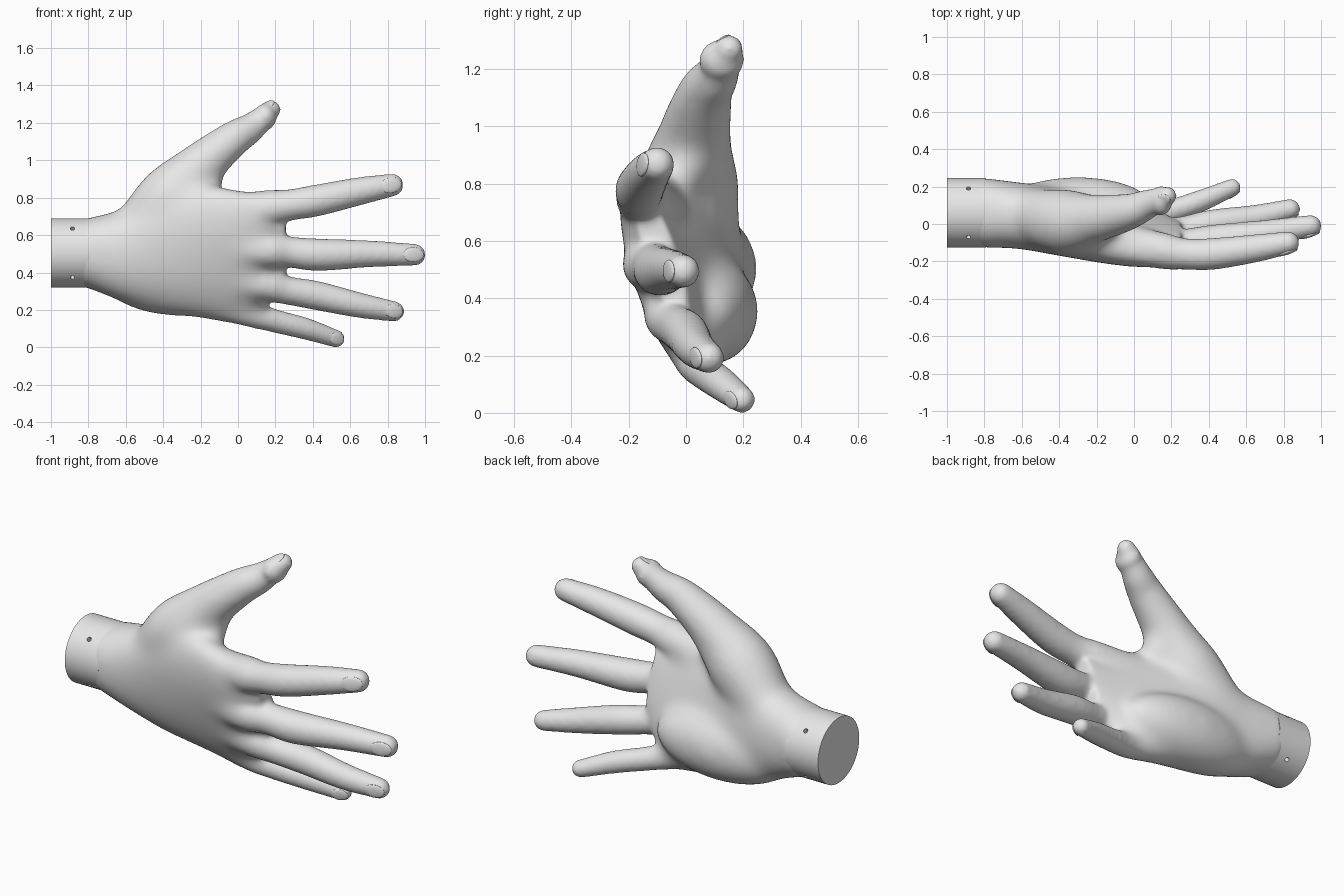
import bpy, bmesh, math
from mathutils import Vector, Matrix

old = bpy.data.objects.get("Cube")
if old:
    bpy.data.objects.remove(old, do_unlink=True)

grey = bpy.data.materials.new("light grey")
grey.use_nodes = True
grey.diffuse_color = (0.8, 0.8, 0.8, 1)
grey.node_tree.nodes["Principled BSDF"].inputs["Base Color"].default_value = (0.8, 0.8, 0.8, 1)


def finish(bm, name):
    bmesh.ops.recalc_face_normals(bm, faces=bm.faces)
    for f in bm.faces:
        f.smooth = True
    mesh = bpy.data.meshes.new(name)
    bm.to_mesh(mesh)
    bm.free()
    mesh.materials.append(grey)
    ob = bpy.data.objects.new(name, mesh)
    bpy.context.collection.objects.link(ob)
    return ob


def apply(ob, modifier):
    bpy.ops.object.select_all(action="DESELECT")
    ob.select_set(True)
    bpy.context.view_layer.objects.active = ob
    bpy.ops.object.modifier_apply(modifier=modifier.name)


def resample(points, steps=6):
    """Smooth curve through tuples of any length."""
    pts = [Vector(p) for p in points]
    pts = [2 * pts[0] - pts[1]] + pts + [2 * pts[-1] - pts[-2]]
    out = []
    for a, b, c, d in zip(pts, pts[1:], pts[2:], pts[3:]):
        for i in range(steps):
            t = i / steps
            out.append(0.5 * (2 * b + (c - a) * t + (2 * a - 5 * b + 4 * c - d) * t**2
                              + (3 * b - a - 3 * c + d) * t**3))
    return out + [pts[-2]]


def loft(bm, rings):
    rows = [[bm.verts.new(p) for p in ring] for ring in rings]
    n = len(rows[0])
    for a, b in zip(rows, rows[1:]):
        for i in range(n):
            j = (i + 1) % n
            bm.faces.new((a[i], a[j], b[j], b[i]))
    bm.faces.new(rows[0][::-1])
    bm.faces.new(rows[-1])


def ball(bm, centre, size):
    m = Matrix.Translation(centre) @ Matrix.Diagonal((*size, 1))
    bmesh.ops.create_uvsphere(bm, u_segments=24, v_segments=16, radius=1, matrix=m)


def tube(bm, path, sides=24, extra=0.006):
    """Round limb along (x, y, z, radius) points with rounded ends."""
    pts = resample(path)
    rings = []
    for i, p in enumerate(pts):
        along = (pts[min(i + 1, len(pts) - 1)] - pts[max(i - 1, 0)]).to_3d().normalized()
        u = along.cross(Vector((0, 1, 0))).normalized()
        v = along.cross(u)
        ring = []
        for k in range(sides):
            a = math.tau * k / sides
            ring.append(p.to_3d() + (u * math.cos(a) + v * math.sin(a)) * (p[3] + extra))
        rings.append(ring)
    loft(bm, rings)
    for p in (path[0], path[-1]):
        ball(bm, p[:3], [p[3] + extra] * 3)


skin = bmesh.new()

# Palm: x, centre y, centre z, half width, half thickness, tilt
palm = [
    (-0.84, 0.06, 0.505, 0.178, 0.178, 0),
    (-0.78, 0.058, 0.502, 0.193, 0.184, 0.02),
    (-0.62, 0.045, 0.495, 0.25, 0.178, 0.08),
    (-0.42, 0.015, 0.53, 0.34, 0.175, 0.15),
    (-0.2, -0.025, 0.515, 0.37, 0.155, 0.25),
    (0.0, -0.055, 0.485, 0.375, 0.13, 0.32),
    (0.13, -0.075, 0.5, 0.325, 0.1, 0.34),
    (0.255, -0.085, 0.54, 0.22, 0.055, 0.32),
]
rings = []
for x, y, z, wide, thick, tilt in resample(palm):
    ring = []
    for k in range(40):
        a = math.tau * k / 40
        c, s = math.cos(a), math.sin(a)
        w = wide * math.copysign(abs(c)**0.9, c)
        t = thick * math.copysign(abs(s)**0.9, s)
        ring.append((x, y - w * math.sin(tilt) + t * math.cos(tilt),
                     z + w * math.cos(tilt) + t * math.sin(tilt)))
    rings.append(ring)
loft(skin, rings)

# Fleshy heel of the palm, web beside the thumb, and broad thumb tip
ball(skin, (-0.3, 0.08, 0.355), (0.42, 0.175, 0.19))
ball(skin, (-0.2, 0.0, 0.86), (0.125, 0.09, 0.11))
ball(skin, (0.145, 0.125, 1.232), (0.062, 0.08, 0.072))

# Fingers
fingers = {
    "index": [(-0.1, -0.09, 0.71, 0.1), (0.13, -0.14, 0.74, 0.095), (0.27, -0.16, 0.76, 0.078),
              (0.42, -0.16, 0.785, 0.079), (0.65, -0.13, 0.835, 0.069), (0.825, -0.1, 0.868, 0.055)],
    "middle": [(-0.1, -0.1, 0.53, 0.08), (0.13, -0.13, 0.52, 0.09), (0.27, -0.11, 0.51, 0.077),
               (0.43, -0.09, 0.495, 0.081), (0.7, -0.05, 0.5, 0.066), (0.945, -0.01, 0.495, 0.053)],
    "ring": [(-0.1, -0.05, 0.37, 0.08), (0.12, -0.06, 0.34, 0.085), (0.26, -0.035, 0.305, 0.07),
             (0.42, 0.0, 0.277, 0.072), (0.65, 0.035, 0.225, 0.062), (0.835, 0.08, 0.192, 0.049)],
    "little": [(-0.15, 0.02, 0.24, 0.07), (0.05, 0.03, 0.18, 0.07), (0.2, 0.07, 0.14, 0.057),
               (0.36, 0.125, 0.1, 0.053), (0.525, 0.195, 0.046, 0.042)],
    "thumb": [(-0.54, 0.045, 0.62, 0.14), (-0.36, 0.01, 0.8, 0.172), (-0.2, 0.03, 0.965, 0.125),
              (-0.03, 0.065, 1.11, 0.091), (0.07, 0.105, 1.175, 0.073), (0.178, 0.15, 1.27, 0.045)],
}
for path in fingers.values():
    tube(skin, path)

hand = finish(skin, "hand")
fuse = hand.modifiers.new("fuse", "REMESH")
fuse.mode = "VOXEL"
fuse.voxel_size = 0.012
fuse.use_smooth_shade = True
apply(hand, fuse)


def ramp(value, start, end):
    return min(1, max(0, (value - start) / (end - start)))


# Soften everything lightly, and the palm and thumb base strongly
palm_area = hand.vertex_groups.new(name="palm_area")
for v in hand.data.vertices:
    x, y, z = v.co
    palm_area.add([v.index], ramp(x, -0.78, -0.62) * ramp(x, 0.2, 0.04) * ramp(z, 1.06, 0.92),
                  "REPLACE")
for name, count, group in (("soften", 14, ""), ("blend palm", 110, "palm_area")):
    smooth = hand.modifiers.new(name, "SMOOTH")
    smooth.factor = 0.5
    smooth.iterations = count
    smooth.vertex_group = group

# Fingernails: thin domes set into the back of each tip
for name, path in fingers.items():
    tip, before = Vector(path[-1][:3]), Vector(path[-2][:3])
    r = path[-1][3]
    along = (tip - before).normalized()
    facing = Vector((-0.5, -0.5, 0.5)) if name == "thumb" else Vector((0, -1, 0))
    up = (facing - along * facing.dot(along)).normalized()
    up = (up + along * 0.15).normalized()
    along = (along - up * along.dot(up)).normalized()
    side = up.cross(along)
    basis = Matrix((along, side, up)).transposed().to_4x4()
    place = Matrix.Translation(tip - along * r * 0.4 + up * r * 0.86)
    nail = bmesh.new()
    size = Matrix.Diagonal((r * 1.1, r * 0.75, r * 0.22, 1))
    bmesh.ops.create_uvsphere(nail, u_segments=28, v_segments=14, radius=1,
                              matrix=place @ basis @ size)
    finish(nail, name + "_nail")

# Wrist cuff with a flat end
cuff = bmesh.new()
turn = Matrix.Rotation(math.pi / 2, 4, "Y")
bmesh.ops.create_cone(cuff, cap_ends=True, segments=64, radius1=0.185, radius2=0.185, depth=0.21,
                      matrix=Matrix.Translation((-0.895, 0.06, 0.505)) @ turn)
wrist = finish(cuff, "wrist")

# Four small screw holes around the cuff
drill = bmesh.new()
for k in range(4):
    a = math.pi / 4 + k * math.pi / 2
    out = Vector((0, math.cos(a), math.sin(a)))
    m = (Matrix.Translation(Vector((-0.885, 0.06, 0.505)) + out * 0.185)
         @ out.to_track_quat("Z", "Y").to_matrix().to_4x4())
    bmesh.ops.create_cone(drill, cap_ends=True, segments=16, radius1=0.012, radius2=0.012,
                          depth=0.08, matrix=m)
cutter = finish(drill, "hole_cutter")
cutter.hide_render = True
cut = wrist.modifiers.new("holes", "BOOLEAN")
cut.object = cutter
cut.operation = "DIFFERENCE"
apply(wrist, cut)
bpy.data.objects.remove(cutter, do_unlink=True)
bpy.ops.object.shade_smooth_by_angle(angle=math.radians(35))
